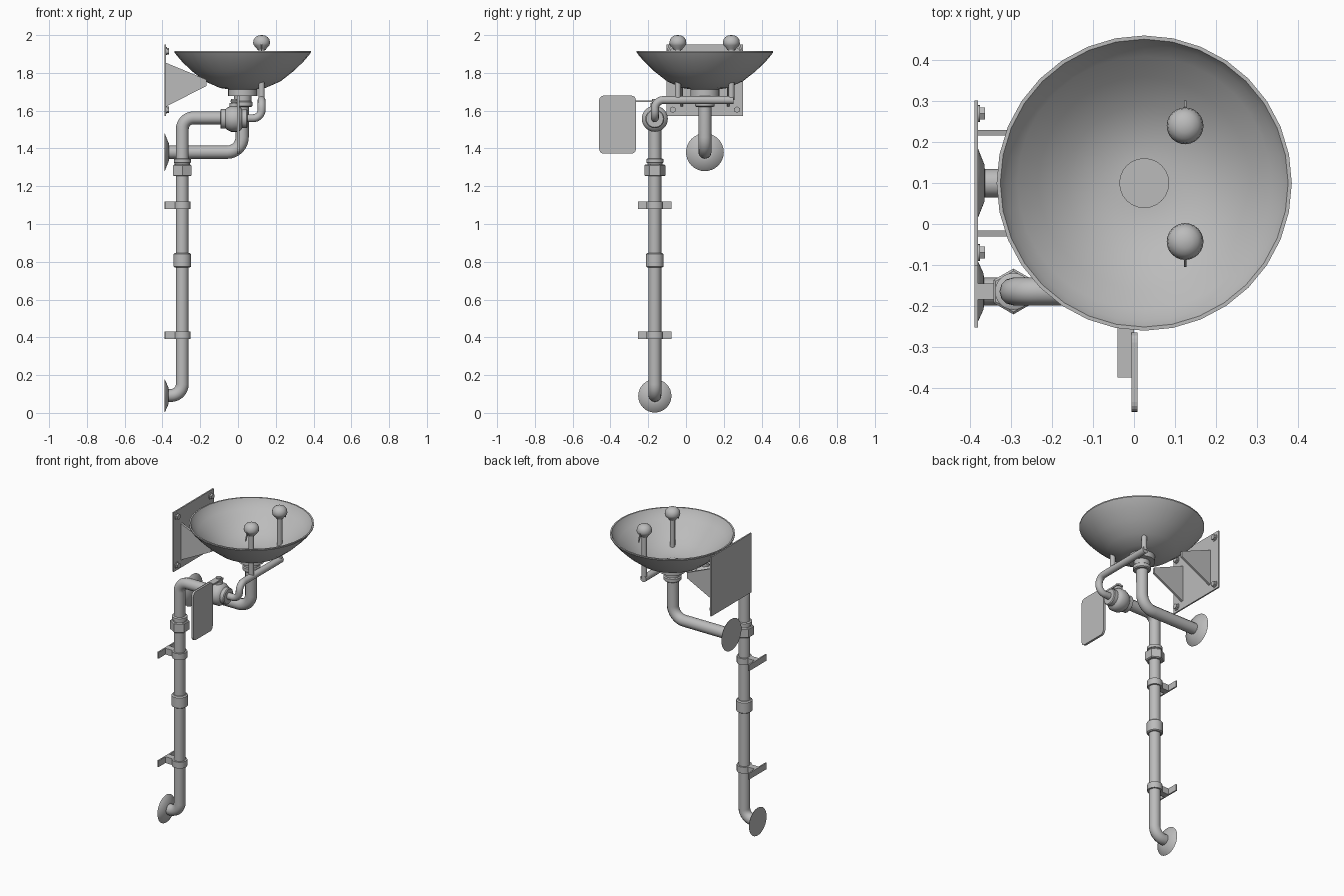
import bpy, bmesh, math
from mathutils import Vector, Matrix

if "Cube" in bpy.data.objects:
    bpy.data.objects.remove(bpy.data.objects["Cube"])

steel = bpy.data.materials.new("grey_steel")
steel.diffuse_color = (0.5, 0.5, 0.5, 1)
steel.use_nodes = True
steel.node_tree.nodes["Principled BSDF"].inputs["Base Color"].default_value = steel.diffuse_color


def finish(name, me, smooth=True):
    me.materials.clear()
    me.materials.append(steel)
    ob = bpy.data.objects.new(name, me)
    bpy.context.collection.objects.link(ob)
    if smooth:
        bpy.ops.object.select_all(action='DESELECT')
        ob.select_set(True)
        bpy.context.view_layer.objects.active = ob
        bpy.ops.object.shade_smooth_by_angle(angle=math.radians(35))
    return ob


def lathe(name, prof, loc, axis='Z', n=24, turn=0.0, smooth=True):
    """Revolve (radius, height) points; axis X lays the height along +x."""
    bm = bmesh.new()
    rings = []
    for r, h in prof:
        if r < 1e-5:
            rings.append([bm.verts.new((0, 0, h))])
        else:
            rings.append([bm.verts.new((r * math.cos(turn + math.tau * i / n),
                                        r * math.sin(turn + math.tau * i / n), h)) for i in range(n)])
    for a, b in zip(rings, rings[1:]):
        for i in range(n):
            j = (i + 1) % n
            vs = [a[i % len(a)], a[j % len(a)], b[j % len(b)], b[i % len(b)]]
            bm.faces.new(list(dict.fromkeys(vs)))
    for r in (rings[0], rings[-1]):
        if len(r) > 1:
            bm.faces.new(r)
    bmesh.ops.recalc_face_normals(bm, faces=bm.faces)
    m = Matrix.Translation(loc)
    if axis == 'X':
        m = m @ Matrix.Rotation(math.pi / 2, 4, 'Y')
    bm.transform(m)
    me = bpy.data.meshes.new(name)
    bm.to_mesh(me)
    bm.free()
    return finish(name, me, smooth)


def prism(name, pts, offset):
    """Extrude a flat outline by an offset vector."""
    bm = bmesh.new()
    f = bm.faces.new([bm.verts.new(p) for p in pts])
    g = bmesh.ops.extrude_face_region(bm, geom=[f])
    bmesh.ops.translate(bm, vec=offset, verts=[v for v in g['geom'] if isinstance(v, bmesh.types.BMVert)])
    bmesh.ops.recalc_face_normals(bm, faces=bm.faces)
    me = bpy.data.meshes.new(name)
    bm.to_mesh(me)
    bm.free()
    return finish(name, me, False)


def box(name, lo, hi):
    (a, b, c), (d, e, f) = lo, hi
    return prism(name, [(a, b, c), (d, b, c), (d, e, c), (a, e, c)], (0, 0, f - c))


def pipe(name, pts, radius, bend):
    """Round pipe along straight runs with rounded right-angle elbows."""
    pts = [Vector(p) for p in pts]
    path = [pts[0]]
    for a, p, b in zip(pts, pts[1:], pts[2:]):
        u, v = (a - p).normalized(), (b - p).normalized()
        c = p + bend * (u + v)
        for k in range(9):
            t = math.pi / 2 * k / 8
            path.append(c - v * bend * math.cos(t) - u * bend * math.sin(t))
    path.append(pts[-1])
    cu = bpy.data.curves.new(name, 'CURVE')
    cu.dimensions = '3D'
    cu.bevel_depth = radius
    cu.bevel_resolution = 4
    cu.use_fill_caps = True
    sp = cu.splines.new('POLY')
    sp.points.add(len(path) - 1)
    for q, p in zip(sp.points, path):
        q.co = (*p, 1)
    tmp = bpy.data.objects.new("tmp", cu)
    bpy.context.collection.objects.link(tmp)
    dg = bpy.context.evaluated_depsgraph_get()
    me = bpy.data.meshes.new_from_object(tmp.evaluated_get(dg))
    bpy.data.objects.remove(tmp)
    return finish(name, me)


W = -0.39            # wall plane
BX, BY = 0.025, 0.10  # bowl centre
PX, PY = -0.295, -0.165  # supply riser

# Bowl: outside up to the rim, then down the inside
lathe("bowl", [(0, 1.712), (0.075, 1.713), (0.12, 1.72), (0.2, 1.755), (0.27, 1.81), (0.32, 1.858),
               (0.35, 1.893), (0.361, 1.908), (0.361, 1.915), (0.352, 1.915), (0.338, 1.888),
               (0.31, 1.862), (0.26, 1.815), (0.19, 1.763), (0.115, 1.732), (0.06, 1.726), (0, 1.726)],
      (BX, BY, 0), n=32)
lathe("drain_cover", [(0, 1.72), (0.061, 1.72), (0.061, 1.731), (0, 1.731)], (BX, BY, 0))

# Drain fittings and waste pipe
lathe("drain_collar", [(0.077, 1.678), (0.077, 1.716)], (BX, BY, 0))
lathe("drain_tailpiece", [(0.046, 1.62), (0.052, 1.625), (0.052, 1.645), (0.046, 1.65), (0.046, 1.68)], (BX, BY, 0))
pipe("waste_pipe", [(BX - 0.003, BY, 1.63), (BX - 0.003, BY, 1.38), (W + 0.01, BY, 1.38)], 0.035, 0.08)
lathe("waste_flange", [(0.1, 0), (0.098, 0.003), (0.046, 0.024), (0.035, 0.025)], (W, BY, 1.38), 'X', 32)

# Wall plate, hex bolts and the two bracket arms
box("wall_plate", (W, -0.102, 1.573), (W + 0.009, 0.302, 1.95))
for y in (-0.07, 0.27):
    for z in (1.605, 1.915):
        lathe("plate_washer", [(0.021, 0), (0.021, 0.005)], (W + 0.008, y, z), 'X', 16)
        lathe("plate_bolt", [(0.017, 0), (0.017, 0.016)], (W + 0.009, y, z), 'X', 6, smooth=False)
for y in (-0.03, 0.216):
    prism("bracket_arm", [(W + 0.005, y, 1.62), (-0.168, y, 1.73), (-0.168, y, 1.765), (W + 0.005, y, 1.855)],
          (0, 0.014, 0))

# Supply riser with elbows top and bottom
pipe("supply_pipe", [(W + 0.01, PY, 0.092), (PX, PY, 0.092), (PX, PY, 1.562), (-0.06, PY, 1.562)], 0.034, 0.06)
lathe("supply_flange", [(0.088, 0), (0.086, 0.003), (0.044, 0.022), (0.034, 0.023)], (W, PY, 0.09), 'X', 32)
lathe("pipe_coupling", [(0.04, 0.77), (0.047, 0.775), (0.047, 0.84), (0.04, 0.846)], (PX, PY, 0))
lathe("union_nut", [(0.05, 1.253), (0.056, 1.258), (0.056, 1.31), (0.05, 1.315)], (PX, PY, 0), n=6,
      turn=math.pi / 2, smooth=False)
lathe("union_ring", [(0.04, 1.312), (0.04, 1.323), (0.045, 1.325), (0.045, 1.343), (0.04, 1.346)], (PX, PY, 0))

# Pipe clamps
for z in (0.41, 1.1):
    lathe("clamp_ring", [(0.044, z - 0.02), (0.044, z + 0.02)], (PX, PY, 0))
    box("clamp_arm", (W, PY - 0.02, z - 0.02), (PX - 0.03, PY + 0.02, z + 0.02))
    box("clamp_plate", (W, PY - 0.088, z - 0.02), (W + 0.009, PY + 0.088, z + 0.02))

# Ball valve lying along x, with stem, lever and push flag
lathe("valve_body", [(0.048, -0.093), (0.052, -0.09), (0.052, -0.065), (0.06, -0.055), (0.069, -0.035),
                     (0.069, 0.0), (0.06, 0.015), (0.05, 0.022), (0.05, 0.045), (0.045, 0.05)],
      (0, PY, 1.557), 'X')
lathe("valve_stem", [(0.024, 1.6), (0.024, 1.64), (0.016, 1.642), (0.016, 1.662)], (-0.02, PY, 0), n=16)
box("valve_lever", (-0.04, -0.375, 1.645), (0.0, PY + 0.02, 1.655))
flag = []
for cy, cz, a0 in ((-0.29, 1.655, 0), (-0.435, 1.655, 90), (-0.435, 1.397, 180), (-0.29, 1.397, 270)):
    for k in range(5):
        a = math.radians(a0 + 22.5 * k)
        flag.append((-0.006, cy + 0.025 * math.cos(a), cz + 0.025 * math.sin(a)))
prism("push_flag", flag, (0.014, 0, 0))

# Feed tube under the bowl
NX = 0.125
pipe("feed_tube", [(0.03, PY, 1.56), (NX, PY, 1.56), (NX, PY, 1.656), (NX, 0.252, 1.656)], 0.021, 0.045)

# Two spray nozzles with domed heads and thin cap straps
for y, s in ((-0.043, -1), (0.24, 1)):
    lathe("nozzle_stem", [(0.016, 1.656), (0.016, 1.935)], (NX, y, 0), n=16)
    lathe("nozzle_head", [(0, 1.922), (0.022, 1.922), (0.026, 1.93), (0.041, 1.946), (0.045, 1.958),
                          (0.042, 1.976), (0.032, 1.99), (0.017, 1.998), (0, 2.0)], (NX, y, 0))
    prism("cap_strap", [(NX - 0.003, y + s * 0.03, 1.955), (NX - 0.003, y + s * 0.046, 1.955),
                        (NX - 0.003, y + s * 0.062, 1.905), (NX - 0.003, y + s * 0.056, 1.905)], (0.006, 0, 0))
